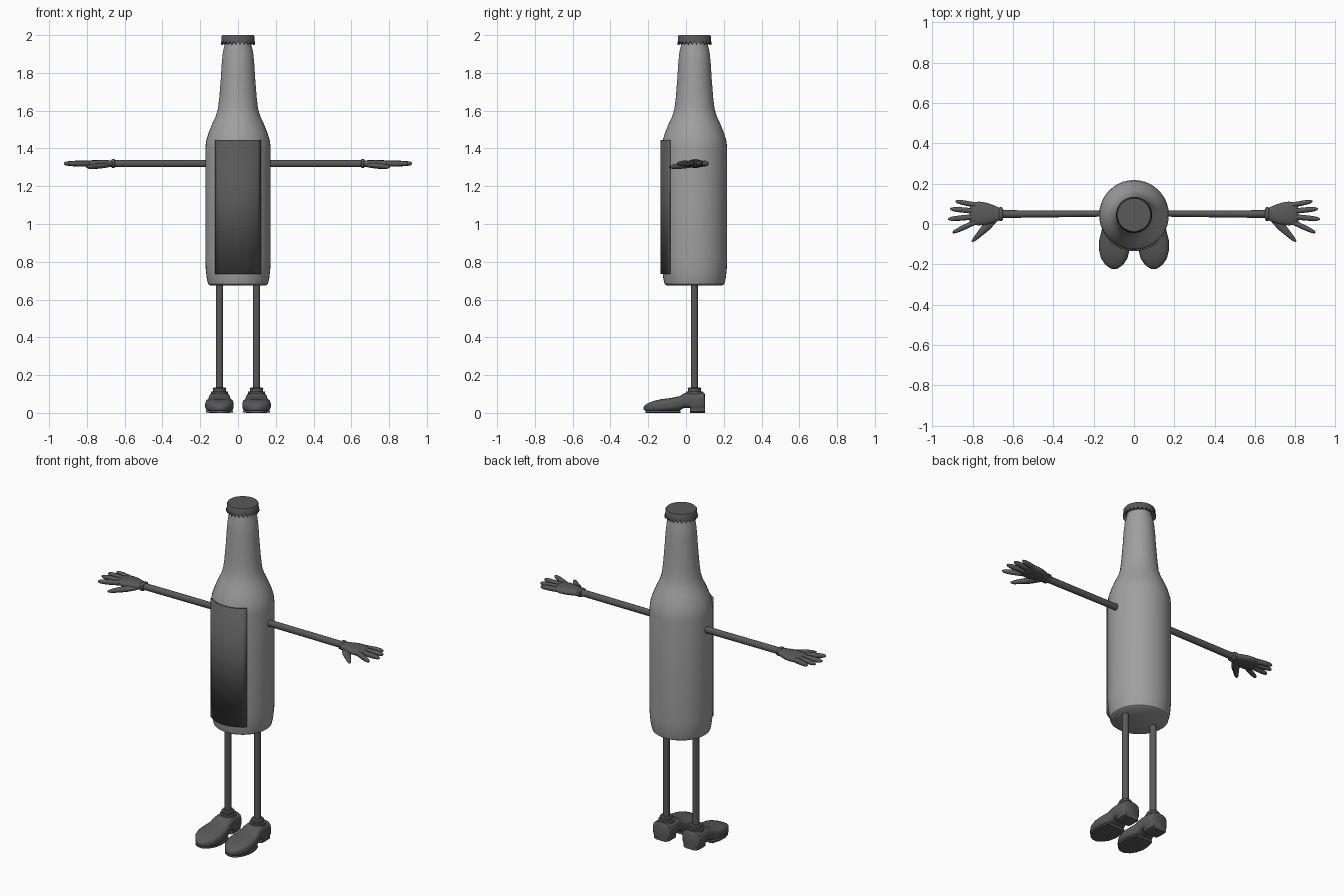
import bpy, bmesh
from math import sin, cos, pi, radians
from mathutils import Vector

cube = bpy.data.objects.get("Cube")
if cube:
    bpy.data.objects.remove(cube)


def material(name, value):
    m = bpy.data.materials.new(name)
    m.use_nodes = True
    colour = (value, value, value, 1)
    m.diffuse_color = colour
    m.node_tree.nodes["Principled BSDF"].inputs["Base Color"].default_value = colour
    return m


GLASS = material("bottle grey", 0.35)
DARK = material("dark grey", 0.1)
AXIS_Y = 0.045
UP = Vector((0, 0, 1))


def finish(name, bm, mat, angle=40):
    bmesh.ops.recalc_face_normals(bm, faces=bm.faces)
    mesh = bpy.data.meshes.new(name)
    bm.to_mesh(mesh)
    bm.free()
    mesh.materials.append(mat)
    ob = bpy.data.objects.new(name, mesh)
    bpy.context.collection.objects.link(ob)
    bpy.ops.object.select_all(action='DESELECT')
    ob.select_set(True)
    bpy.context.view_layer.objects.active = ob
    bpy.ops.object.shade_smooth_by_angle(angle=radians(angle))
    return ob


def skin(bm, rings):
    """Bridge vertex rings and close both ends."""
    rings = [[bm.verts.new(p) for p in ring] for ring in rings]
    n = len(rings[0])
    for a, b in zip(rings, rings[1:]):
        for i in range(n):
            j = (i + 1) % n
            bm.faces.new((a[i], a[j], b[j], b[i]))
    bm.faces.new(rings[0])
    bm.faces.new(rings[-1])
    return rings


def circle(x, r, z, n):
    return [(x + r * cos(2 * pi * i / n), AXIS_Y + r * sin(2 * pi * i / n), z) for i in range(n)]


def lathe(name, x, profile, n, mat):
    bm = bmesh.new()
    skin(bm, [circle(x, r, z, n) for r, z in profile])
    return finish(name, bm, mat)


def loft(bm, stations, n=12, power=1.0):
    """Skin oval rings; each station is (centre, half width, half height)."""
    points = [Vector(s[0]) for s in stations]
    along = points[-1] - points[0]
    side = along.cross(UP).normalized()

    def bend(v):
        return abs(v) ** power * (1 if v > 0 else -1)
    rings = []
    for p, (_, w, h) in zip(points, stations):
        rings.append([p + side * w * bend(cos(2 * pi * (i + .5) / n))
                      + UP * h * bend(sin(2 * pi * (i + .5) / n)) for i in range(n)])
    skin(bm, rings)


# Bottle
lathe("bottle", 0, [(.148, .675), (.158, .682), (.165, .71), (.17, .75), (.173, .8), (.173, 1.4),
                    (.169, 1.44), (.157, 1.48), (.137, 1.53), (.118, 1.57), (.106, 1.61),
                    (.099, 1.67), (.091, 1.77), (.086, 1.85), (.08, 1.91), (.068, 1.96),
                    (.066, 1.985)], 40, GLASS)

# Crimped bottle cap: every other rim vertex is pulled up
bm = bmesh.new()
rings = skin(bm, [circle(0, r, z, 48) for r, z in
                  [(.082, 2), (.087, 1.993), (.087, 1.968), (.09, 1.947), (.068, 1.965)]])
for v in rings[3][::2]:
    v.co.z += .02
finish("bottle_cap", bm, DARK)

# Label wrapped around the front
bm = bmesh.new()
columns = []
for i in range(13):
    a = radians(-90 + 42 * (i - 6) / 6)
    columns.append([bm.verts.new((.18 * cos(a), AXIS_Y + .18 * sin(a), z)) for z in (.735, 1.445)])
for a, b in zip(columns, columns[1:]):
    bm.faces.new((a[0], b[0], b[1], a[1]))
label = finish("label", bm, DARK)
plate = label.modifiers.new("thickness", 'SOLIDIFY')
plate.thickness = .009
plate.offset = -1

# Finger root, tip and half width, for the left hand
FINGERS = [((.79, .095), (.885, .113), .013),
           ((.80, .065), (.912, .075), .014),
           ((.80, .035), (.922, .024), .014),
           ((.79, .008), (.9, -.043), .013)]

for name, s in (("left", 1), ("right", -1)):
    # Arm
    bm = bmesh.new()
    loft(bm, [((s * .14, .052, 1.32), .016, .02), ((s * .66, .049, 1.32), .02, .02)])
    finish(name + "_arm", bm, DARK)

    # Glove cuff and palm
    bm = bmesh.new()
    loft(bm, [((s * x, .049, 1.32), w, h) for x, w, h in
              [(.65, .024, .02), (.654, .034, .024), (.664, .036, .025), (.67, .03, .02)]], 16)
    loft(bm, [((s * x, y, 1.319), w, h) for x, y, w, h in
              [(.664, .049, .03, .018), (.69, .049, .042, .019), (.73, .051, .055, .02),
               (.77, .052, .06, .019), (.8, .052, .055, .016), (.815, .052, .045, .01)]], 16, .8)

    # Fingers and thumb
    for root, tip, w in FINGERS:
        a, b = Vector((s * root[0], root[1], 1.32)), Vector((s * tip[0], tip[1], 1.32))
        loft(bm, [(a.lerp(b, t), w * k, .015 * k) for t, k in
                  [(-.3, .8), (0, 1), (.5, 1), (.8, .85), (.94, .6), (1, .25)]], 10)
    a, b = Vector((s * .69, .03, 1.312)), Vector((s * .803, -.088, 1.302))
    loft(bm, [(a.lerp(b, t), w, .014 * k) for t, w, k in
              [(0, .02, .9), (.35, .023, 1.1), (.65, .016, 1), (.88, .011, .8), (1, .004, .3)]], 10)
    finish(name + "_hand", bm, DARK, 50)

    # Leg and sock
    x = s * .098
    lathe(name + "_leg", x, [(.019, .1), (.019, .7)], 16, DARK)
    lathe(name + "_sock", x, [(.044, .07), (.046, .1), (.044, .112), (.034, .114), (.036, .128),
                              (.03, .134), (.018, .134)], 20, DARK)

    # Shoe: y, half width, bottom, top
    bm = bmesh.new()
    loft(bm, [((x, y, (lo + hi) / 2), w, (hi - lo) / 2) for y, w, lo, hi in
              [(.1, .048, .012, .1), (.094, .055, .008, .108), (.03, .057, .008, .108),
               (.02, .057, .025, .108), (-.01, .058, .026, .104), (-.035, .064, .012, .088),
               (-.08, .075, .007, .079), (-.13, .076, .006, .073), (-.17, .066, .006, .064),
               (-.2, .046, .007, .052), (-.217, .024, .012, .041), (-.224, .008, .018, .032)]],
         20, .6)
    # Flat sole under the front of the shoe
    loft(bm, [((x, y, .007), w, .007) for y, w in
              [(-.03, .058), (-.08, .074), (-.13, .075), (-.17, .064), (-.2, .044), (-.215, .02)]],
         8, .4)
    # Heel block
    loft(bm, [((x, y, .02), w, .02) for y, w in
              [(.1, .045), (.09, .052), (.03, .052), (.022, .05)]], 8, .4)
    finish(name + "_shoe", bm, DARK, 50)
